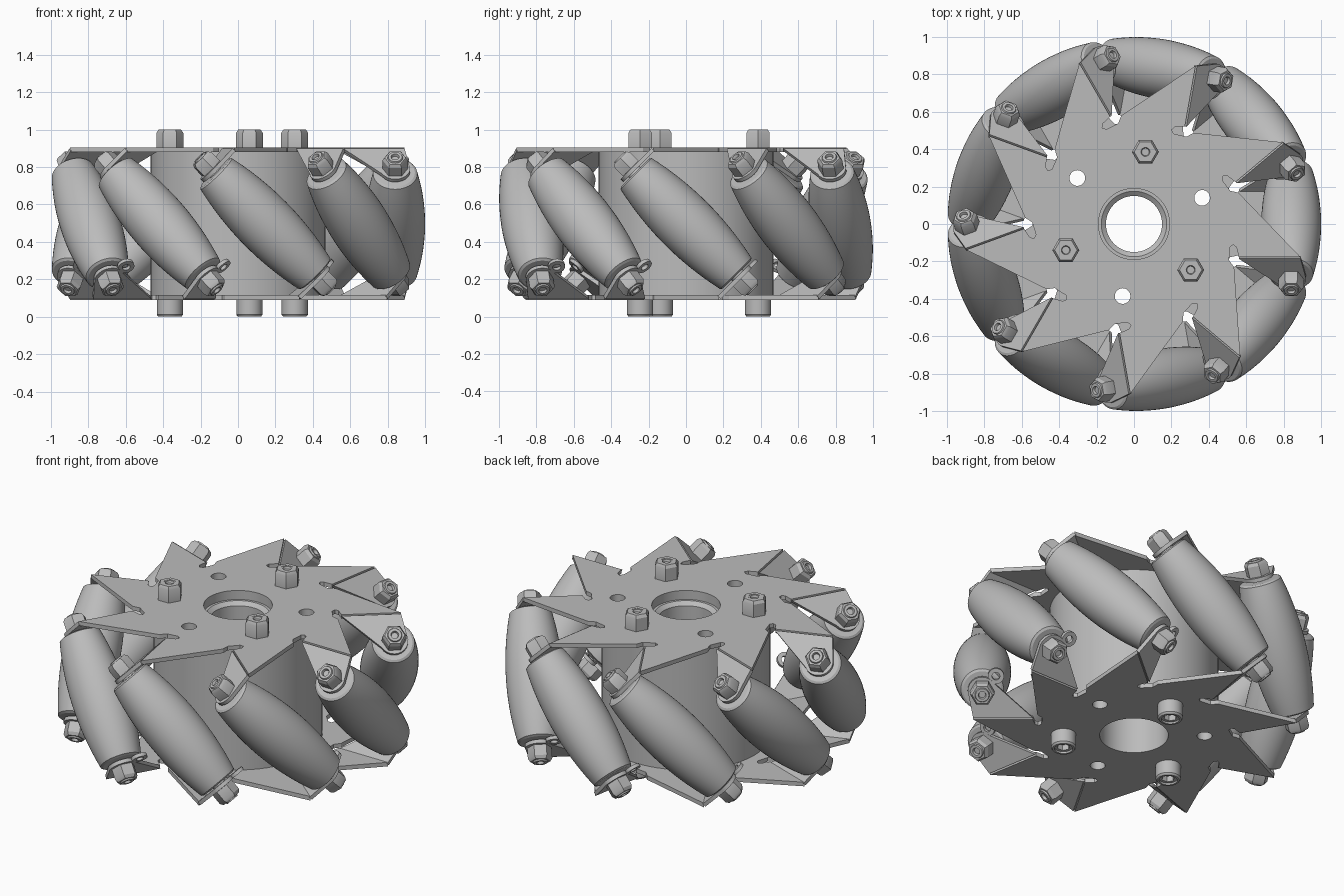
import bpy, bmesh
from math import cos, sin, pi, radians
from mathutils import Matrix, Vector

if "Cube" in bpy.data.objects:
    bpy.data.objects.remove(bpy.data.objects["Cube"])

ROLLERS = 9
STEP = 2 * pi / ROLLERS
MID = 0.4975          # mid height of the wheel
AXIS_R = 0.84         # distance of the roller axes from the centre
PLATE_T = 0.025
PLATE_Z = 0.8925      # middle of the top plate
TAB_S = 0.405         # tab position along the roller axis

steel = bpy.data.materials.new("grey_steel")
steel.use_nodes = True
steel.diffuse_color = (0.5, 0.5, 0.5, 1)
steel.node_tree.nodes["Principled BSDF"].inputs["Base Color"].default_value = (0.5, 0.5, 0.5, 1)


def finish(obj):
    bm = bmesh.new()
    bm.from_mesh(obj.data)
    bmesh.ops.remove_doubles(bm, verts=bm.verts, dist=1e-4)
    bmesh.ops.recalc_face_normals(bm, faces=bm.faces)
    bm.to_mesh(obj.data)
    bm.free()
    obj.data.materials.clear()
    obj.data.materials.append(steel)
    bpy.ops.object.select_all(action='DESELECT')
    obj.select_set(True)
    bpy.context.view_layer.objects.active = obj
    bpy.ops.object.shade_smooth_by_angle(angle=radians(30))
    return obj


def lathe(name, profile, sides=48, closed=False):
    """Spin a (radius, height) profile about the local z axis."""
    bm = bmesh.new()
    vs = [bm.verts.new((r, 0, z)) for r, z in profile]
    pairs = list(zip(vs, vs[1:])) + ([(vs[-1], vs[0])] if closed else [])
    es = [bm.edges.new(p) for p in pairs]
    bmesh.ops.spin(bm, geom=vs + es, axis=(0, 0, 1), cent=(0, 0, 0),
                   angle=2 * pi, steps=sides, use_merge=True)
    me = bpy.data.meshes.new(name)
    bm.to_mesh(me)
    bm.free()
    obj = bpy.data.objects.new(name, me)
    bpy.context.collection.objects.link(obj)
    return finish(obj)


def sheet(name, loops, thickness):
    """Flat outline with holes, extruded evenly about local z = 0."""
    cu = bpy.data.curves.new(name, 'CURVE')
    cu.dimensions = '2D'
    cu.fill_mode = 'BOTH'
    cu.extrude = thickness / 2
    for loop in loops:
        sp = cu.splines.new('POLY')
        sp.points.add(len(loop) - 1)
        for p, (x, y) in zip(sp.points, loop):
            p.co = (x, y, 0, 1)
        sp.use_cyclic_u = True
    obj = bpy.data.objects.new(name, cu)
    bpy.context.collection.objects.link(obj)
    bpy.ops.object.select_all(action='DESELECT')
    obj.select_set(True)
    bpy.context.view_layer.objects.active = obj
    bpy.ops.object.convert(target='MESH')
    return finish(bpy.context.view_layer.objects.active)


def place(obj, matrices):
    """Put the part at the first matrix and linked copies at the others."""
    name = obj.name
    for i, m in enumerate(matrices):
        o = obj
        if i:
            o = bpy.data.objects.new(f"{name}_{i + 1}", obj.data)
            bpy.context.collection.objects.link(o)
        o.matrix_world = m


def circle(r, cx=0, cy=0, n=32):
    return [(cx + r * cos(2 * pi * i / n), cy + r * sin(2 * pi * i / n)) for i in range(n)]


def turned(p, a):
    return (p[0] * cos(a) - p[1] * sin(a), p[0] * sin(a) + p[1] * cos(a))


def lift(z):
    return Matrix.Translation((0, 0, z))


# Frames: spin about the wheel axle, flip to the lower side, tilted roller axis
spins = [Matrix.Rotation(i * STEP, 4, 'Z') for i in range(ROLLERS)]
flip = lift(MID) @ Matrix.Rotation(pi, 4, 'X') @ lift(-MID)
tilt = Matrix.Translation((AXIS_R, 0, MID)) @ Matrix.Rotation(pi / 4, 4, 'X')
upper = [s @ tilt for s in spins]
lower = [s @ flip @ tilt for s in spins]

# Barrel rollers
HALF = 0.385
body = [(0.16 - 0.042 * (t / 10) ** 2, HALF * 0.98 * t / 10) for t in range(-10, 11)]
roller = lathe("roller", [(0, -HALF), (0.105, -HALF)] + body + [(0.105, HALF), (0, HALF)])
place(roller, upper)

# Roller shafts with dimpled ends
end = [(0.042, 0.495), (0.037, 0.505), (0.022, 0.505), (0.018, 0.49), (0, 0.49)]
shaft = lathe("roller_shaft", [(r, -z) for r, z in reversed(end)] + end, 20)
place(shaft, upper)

# Hexagonal roller nuts
nut_shape = [(0.035, 0), (0.068, 0), (0.068, 0.062), (0.056, 0.08), (0.035, 0.08)]
place(lathe("roller_nut", nut_shape, 6, True),
      [m @ lift(TAB_S + 0.012) for m in upper + lower])

# Star plates: slotted outline, centre bore and a ring of bolt holes
tooth = [(0.535, -0.23), (0.508, -0.195), (0.512, -0.125), (0.53, -0.11),
         (0.548, -0.125), (0.56, -0.177), (0.89, -0.177)]
outline = [turned(p, i * STEP) for i in range(ROLLERS) for p in tooth]
BOLT_R = 0.39
bolt_angles = [radians(a) for a in (81, 201, 321)]
holes = [circle(0.042, *turned((BOLT_R, 0), a - pi / 3), 20) for a in bolt_angles]
star = sheet("star_plate", [outline, circle(0.19, n=48)] + holes, PLATE_T)
# the lower plate's holes must meet those of the upper plate
place(star, [lift(PLATE_Z)])
mirrored = [[(x, -y) for x, y in h] for h in holes]
low = sheet("lower_star_plate", [outline, circle(0.19, n=48)] + mirrored, PLATE_T)
place(low, [flip @ lift(PLATE_Z)])

# Folded tabs that hold the roller shafts
fold = (PLATE_Z - MID) * 2 ** 0.5 - TAB_S
arc = [(0.08 * cos(radians(a)), 0.08 * sin(radians(a))) for a in range(0, -151, -15)]
tab = sheet("folded_tab", [[(-0.28, fold), (0.05, fold)] + arc], 0.022)
place(tab, [m @ lift(TAB_S) for m in upper + lower])

# Small eyelets on the lower tabs
eyelet = sheet("tab_eyelet", [circle(0.045, n=20), circle(0.022, n=20)], 0.02)
place(eyelet, [m @ Matrix.Translation((-0.076, -0.085, TAB_S)) for m in lower])

# Hub drum with matching holes and an inner collar
drum = sheet("hub_drum", [circle(0.467, n=72), circle(0.19, n=48)] + holes,
             2 * (PLATE_Z - MID) - PLATE_T)
place(drum, [lift(MID)])
collar = lathe("bore_collar", [(0.15, 0.70), (0.19, 0.70), (0.19, 0.85),
                               (0.175, 0.85), (0.15, 0.83)], 48, True)

# Hub bolts: nuts above, socket cap heads below
bolts = [Matrix.Translation((*turned((BOLT_R, 0), a), 0)) for a in bolt_angles]
place(lathe("hub_nut", [(0.035, 0.905), (0.072, 0.905), (0.072, 0.982),
                        (0.06, 1.0), (0.035, 1.0)], 6, True), bolts)
place(lathe("hub_bolt_tip", [(0, 0.90), (0.044, 0.90), (0.044, 0.99), (0.036, 0.998),
                             (0.024, 0.998), (0.02, 0.985), (0, 0.985)], 24), bolts)
place(lathe("bolt_head_base", [(0, 0.045), (0.07, 0.045), (0.07, 0.092), (0, 0.092)], 32), bolts)
place(sheet("bolt_head_socket", [circle(0.07), circle(0.036, n=6)], 0.035),
      [b @ lift(0.0285) for b in bolts])
place(lathe("bolt_head_rim", [(0.05, 0), (0.062, 0), (0.07, 0.011), (0.05, 0.011)], 32, True), bolts)
